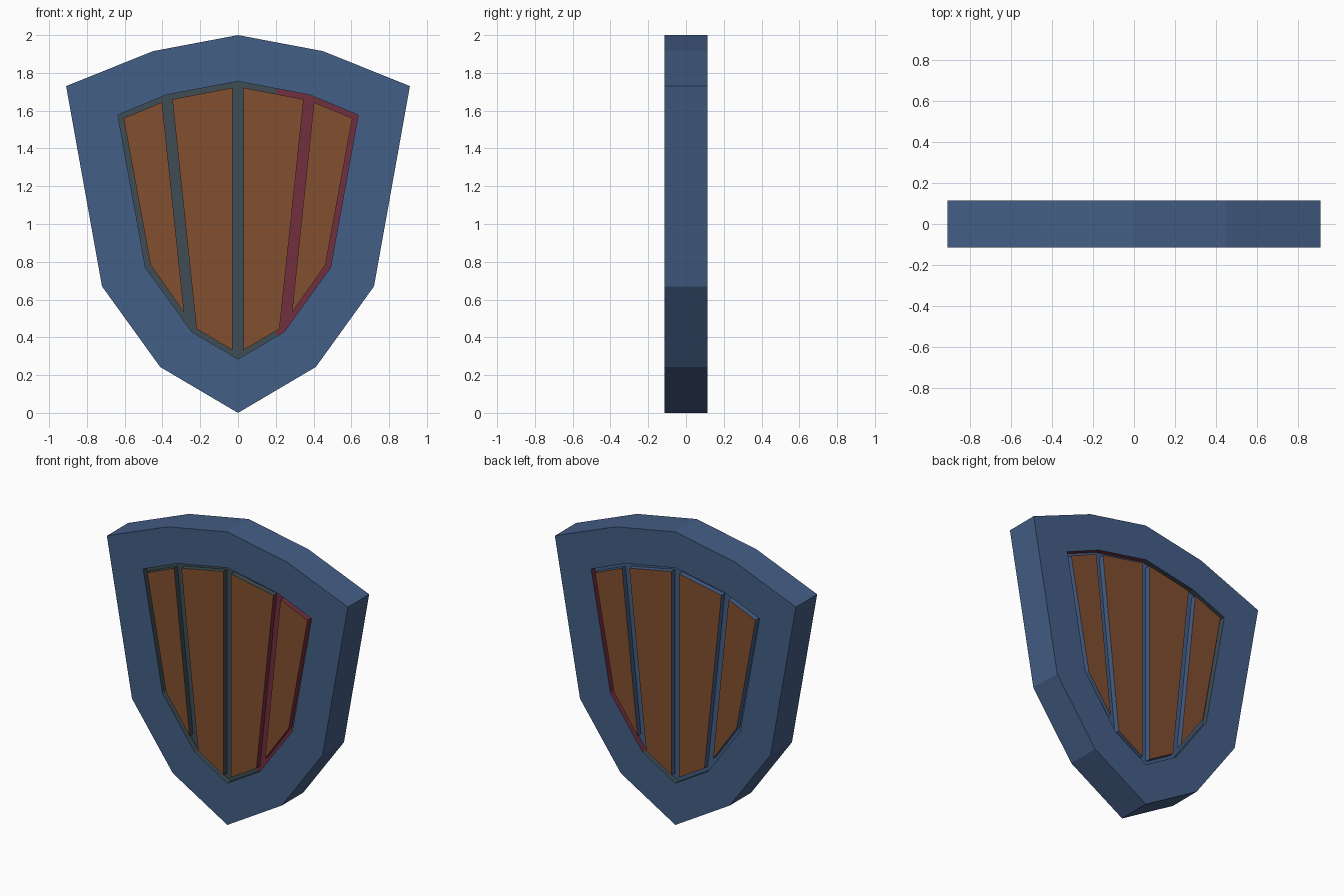
import bpy, bmesh
from mathutils import Vector

if "Cube" in bpy.data.objects:
    bpy.data.objects.remove(bpy.data.objects["Cube"])

T = 0.115      # half thickness of the shield
FLOOR = 0.078  # half thickness at the bottom of the grooves
SPLIT = 0.2    # grooves turn red to the right of this x


def material(name, rgb):
    m = bpy.data.materials.new(name)
    lin = [((c / 255 + 0.055) / 1.055) ** 2.4 for c in rgb]
    m.diffuse_color = (*lin, 1)
    m.use_nodes = True
    m.node_tree.nodes["Principled BSDF"].inputs["Base Color"].default_value = m.diffuse_color
    return m


MATS = [material("blue", (68, 94, 134)), material("brown", (130, 78, 47)),
        material("dark_teal", (62, 77, 84)), material("maroon", (114, 46, 62))]
BLUE, BROWN, TEAL, MAROON = range(4)


def mirrored(half):
    """Close a half outline (top centre to bottom centre) with its mirror."""
    return half + [(-x, z) for x, z in half[-2:0:-1]]


def finish(name, bm, rule):
    bmesh.ops.recalc_face_normals(bm, faces=bm.faces)
    bm.normal_update()
    for f in bm.faces:
        f.material_index = rule(f)
    me = bpy.data.meshes.new(name)
    bm.to_mesh(me)
    bm.free()
    for m in MATS:
        me.materials.append(m)
    ob = bpy.data.objects.new(name, me)
    bpy.context.collection.objects.link(ob)


def prism(bm, pts, y0, y1):
    a = [bm.verts.new((x, y0, z)) for x, z in pts]
    b = [bm.verts.new((x, y1, z)) for x, z in pts]
    bm.faces.new(a)
    bm.faces.new(b[::-1])
    for i in range(len(pts)):
        j = (i + 1) % len(pts)
        bm.faces.new((a[i], a[j], b[j], b[i]))


outer = mirrored([(0, 2.0), (0.45, 1.915), (0.91, 1.73), (0.72, 0.67), (0.412, 0.243), (0, 0)])
inner = mirrored([(0, 1.755), (0.38, 1.683), (0.636, 1.577), (0.49, 0.77), (0.245, 0.43), (0, 0.285)])

# Frame: thick ring between the outer outline and the opening
bm = bmesh.new()
rings = [[bm.verts.new((x, y, z)) for x, z in pts]
         for pts, y in ((outer, -T), (outer, T), (inner, T), (inner, -T))]
n = len(outer)
for k in range(4):
    p, q = rings[k], rings[(k + 1) % 4]
    for i in range(n):
        j = (i + 1) % n
        bm.faces.new((p[i], p[j], q[j], q[i]))
inner_verts = set(rings[2] + rings[3])
walls = {f for f in bm.faces if all(v in inner_verts for v in f.verts)}


def frame_rule(f):
    if f not in walls:
        return BLUE
    return MAROON if f.calc_center_median().x > SPLIT - 0.05 else TEAL


finish("shield_frame", bm, frame_rule)


# Groove colours: two tones on the front, blue on the back
def groove(f):
    c = f.calc_center_median()
    if c.y > 0:
        return BLUE
    return MAROON if c.x > SPLIT else TEAL


# Core panel forming the groove floors
bm = bmesh.new()
for s in (-1, 1):
    bm.faces.new([bm.verts.new((x, s * FLOOR, z)) for x, z in inner[::-s]])
bmesh.ops.bisect_plane(bm, geom=bm.verts[:] + bm.edges[:] + bm.faces[:],
                       plane_co=Vector((SPLIT, 0, 0)), plane_no=Vector((1, 0, 0)))
finish("core_panel", bm, groove)

# Wooden planks, mirrored left and right, on both faces
planks = {
    "inner_plank": [(0.028, 1.722), (0.348, 1.66), (0.22, 0.445), (0.028, 0.332)],
    "outer_plank": [(0.402, 1.645), (0.606, 1.56), (0.463, 0.783), (0.285, 0.53)],
}
for name, pts in planks.items():
    for sx, side in ((-1, "left"), (1, "right")):
        for sy, face in ((-1, "front"), (1, "back")):
            bm = bmesh.new()
            prism(bm, [(sx * x, z) for x, z in pts], sy * FLOOR, sy * T)
            finish(f"{face}_{side}_{name}", bm,
                   lambda f: BROWN if abs(f.normal.y) > 0.5 else groove(f))
